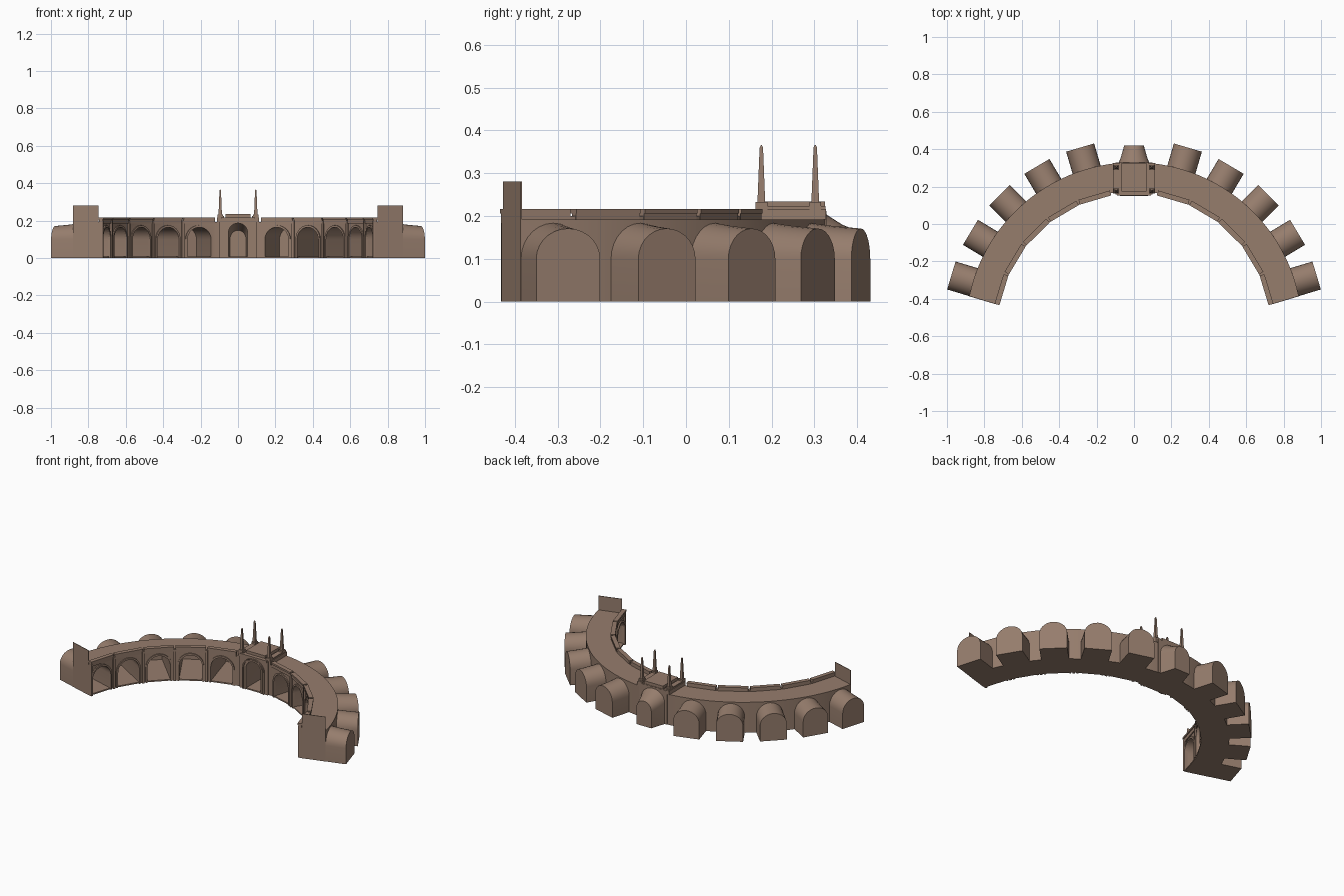
import bpy, bmesh, math
from math import sin, cos, pi, radians
from mathutils import Vector

if "Cube" in bpy.data.objects:
    bpy.data.objects.remove(bpy.data.objects["Cube"])

CY = -0.57                                   # centre of the curve
BAYS = [16.4 + 14.2 * k for k in range(5)]   # side bay directions, degrees from +y
EDGES = [9.3 + 14.2 * k for k in range(5)]   # bay boundaries
R_IN, R_OUT, HALF = 0.745, 0.90, 0.078

stone = bpy.data.materials.new("warm brown stone")
stone.diffuse_color = (0.305, 0.205, 0.152, 1)
stone.use_nodes = True
stone.node_tree.nodes["Principled BSDF"].inputs["Base Color"].default_value = stone.diffuse_color


def place(a, r, s, z):
    """Radial / sideways / height coordinates of a bay to world space."""
    a = radians(a)
    return Vector((r * sin(a) + s * cos(a), CY + r * cos(a) - s * sin(a), z))


def arch(h, spring, top, z0=0.0, n=14):
    arc = [(h * cos(pi * i / n), spring + (top - spring) * sin(pi * i / n)) for i in range(n + 1)]
    return [(-h, z0), (h, z0)] + arc


def arch_band(h0, h1, spring, t0, t1, z0=0.0):
    outer = [(h1, z0)] + arch(h1, spring, t1)[2:] + [(-h1, z0)]
    inner = [(h0, z0)] + arch(h0, spring, t0)[2:] + [(-h0, z0)]
    return outer + inner[::-1]


def rect(s0, s1, z0, z1):
    return [(s0, z0), (s1, z0), (s1, z1), (s0, z1)]


def loft(bm, a, sections):
    """Closed loft through (radius, profile) sections in bay direction a."""
    rings = [[bm.verts.new(place(a, r, s, z)) for s, z in prof] for r, prof in sections]
    n = len(rings[0])
    for p, q in zip(rings, rings[1:]):
        for i in range(n):
            bm.faces.new((p[i], p[(i + 1) % n], q[(i + 1) % n], q[i]))
    bm.faces.new(rings[0])
    bm.faces.new(rings[-1][::-1])


def box(bm, a, r0, r1, s0, s1, z0, z1):
    loft(bm, a, [(r0, rect(s0, s1, z0, z1)), (r1, rect(s0, s1, z0, z1))])


def finish(bm, name, cut=None, smooth=False):
    bmesh.ops.remove_doubles(bm, verts=bm.verts, dist=1e-6)
    bmesh.ops.recalc_face_normals(bm, faces=bm.faces)
    me = bpy.data.meshes.new(name)
    bm.to_mesh(me)
    bm.free()
    me.materials.append(stone)
    ob = bpy.data.objects.new(name, me)
    bpy.context.collection.objects.link(ob)
    bpy.ops.object.select_all(action='DESELECT')
    bpy.context.view_layer.objects.active = ob
    ob.select_set(True)
    if cut:
        m = ob.modifiers.new("hollow", 'BOOLEAN')
        m.operation, m.solver, m.object = 'DIFFERENCE', 'EXACT', cut
        bpy.ops.object.modifier_apply(modifier=m.name)
    if smooth:
        bpy.ops.object.shade_smooth_by_angle(angle=radians(30))
    return ob


both = [s * a for a in BAYS for s in (1, -1)]

# hollow chambers (cutter)
bm = bmesh.new()
for a in both:
    p = arch(0.067, 0.098, 0.165, 0.008)
    loft(bm, a, [(0.66, p), (1.013, p)])
loft(bm, 0, [(0.66, arch(0.052, 0.135, 0.187, 0.008)), (0.87, arch(0.052, 0.135, 0.187, 0.008)),
             (0.98, arch(0.043, 0.10, 0.148, 0.008))])
cutter = finish(bm, "chamber_cutter")

# curved terrace body: smooth arc behind, straight facets in front
bm = bmesh.new()
end_out = BAYS[-1] + math.degrees(math.asin(HALF / R_OUT))
end_in = BAYS[-1] + math.degrees(math.asin(HALF / R_IN))
N = 48
outline = [place(-end_out + 2 * end_out * i / N, R_OUT, 0, 0) for i in range(N + 1)]
front = [end_in] + EDGES[::-1]
outline += [place(a, R_IN, 0, 0) for a in front + [-a for a in front[::-1]]]
f = bm.faces.new([bm.verts.new(p) for p in outline])
ext = bmesh.ops.extrude_face_region(bm, geom=[f])
bmesh.ops.translate(bm, verts=[v for v in ext["geom"] if isinstance(v, bmesh.types.BMVert)], vec=(0, 0, 0.192))
finish(bm, "terrace_body", cutter, True)

# vaulted chambers projecting at the back
bm = bmesh.new()
for a in both:
    loft(bm, a, [(0.88, arch(HALF, 0.10, 0.186)), (0.95, arch(HALF, 0.10, 0.177)),
                 (1.02, arch(HALF, 0.10, 0.171))])
finish(bm, "rear_vaults", cutter, True)

# central hood tapering to the back
bm = bmesh.new()
loft(bm, 0, [(0.885, arch(0.085, 0.14, 0.212)), (0.935, arch(0.068, 0.12, 0.18)),
             (0.99, arch(0.052, 0.105, 0.158))])
finish(bm, "central_hood", cutter, True)

# central pavilion block
bm = bmesh.new()
box(bm, 0, 0.727, 0.898, -0.098, 0.098, 0, 0.212)
finish(bm, "pavilion_block", cutter)

# pavilion cornice, coping strips and roof slab
bm = bmesh.new()
box(bm, 0, 0.733, 0.897, -0.112, 0.112, 0.192, 0.216)
box(bm, 0, 0.722, 0.80, -0.092, 0.092, 0.205, 0.217)
box(bm, 0, 0.745, 0.895, -0.066, 0.066, 0.212, 0.234)
for s in (-1, 1):
    box(bm, 0, 0.735, 0.896, min(s * .076, s * .108), max(s * .076, s * .108), 0.21, 0.223)
finish(bm, "pavilion_roof")

# four corner spires on pedestals
bm = bmesh.new()
for s in (-0.095, 0.095):
    for r in (0.746, 0.872):
        box(bm, 0, r - 0.014, r + 0.014, s - 0.014, s + 0.014, 0.215, 0.233)
        rings = []
        for z, h in ((0.233, 0.009), (0.36, 0.004), (0.366, 0.001)):
            rings.append([bm.verts.new(place(0, r + h * j, s + h * i, z))
                          for i, j in ((-1, -1), (1, -1), (1, 1), (-1, 1))])
        for p, q in zip(rings, rings[1:]):
            for i in range(4):
                bm.faces.new((p[i], p[(i + 1) % 4], q[(i + 1) % 4], q[i]))
        bm.faces.new(rings[-1])
        bm.faces.new(rings[0])
finish(bm, "corner_spires")

# arch mouldings around the openings
bm = bmesh.new()
for a in both:
    p = arch_band(0.066, 0.076, 0.098, 0.164, 0.175)
    loft(bm, a, [(0.732, p), (0.745, p)])
for h0, h1, t0, t1, r in ((0.051, 0.062, 0.186, 0.196, 0.722), (0.068, 0.076, 0.200, 0.205, 0.719)):
    p = arch_band(h0, h1, 0.135, t0, t1)
    loft(bm, 0, [(r, p), (0.735, p)])
finish(bm, "arch_mouldings")

# pilasters between bays
bm = bmesh.new()
for a in EDGES[1:] + [end_in - 0.6]:
    for s in (1, -1):
        box(bm, s * a, 0.734, 0.755, -0.007, 0.007, 0, 0.2)
finish(bm, "pilasters")

# front parapet in straight lengths with coping
bm = bmesh.new()
for a in BAYS:
    for s in (1, -1):
        hi = HALF if a == BAYS[-1] else 0.087
        lo, up = (-0.087, hi) if s > 0 else (-hi, 0.087)
        box(bm, s * a, 0.734, 0.752, lo, up, 0.184, 0.208)
        box(bm, s * a, 0.728, 0.755, lo, up, 0.206, 0.217)
finish(bm, "front_parapet")

# thin upright end walls
bm = bmesh.new()
for s in (1, -1):
    lo, hi = sorted((s * 0.0755, s * 0.079))
    box(bm, s * BAYS[-1], 0.755, 0.897, lo, hi, 0, 0.281)
finish(bm, "end_walls")

cutter.hide_render = True
cutter.hide_set(True)
